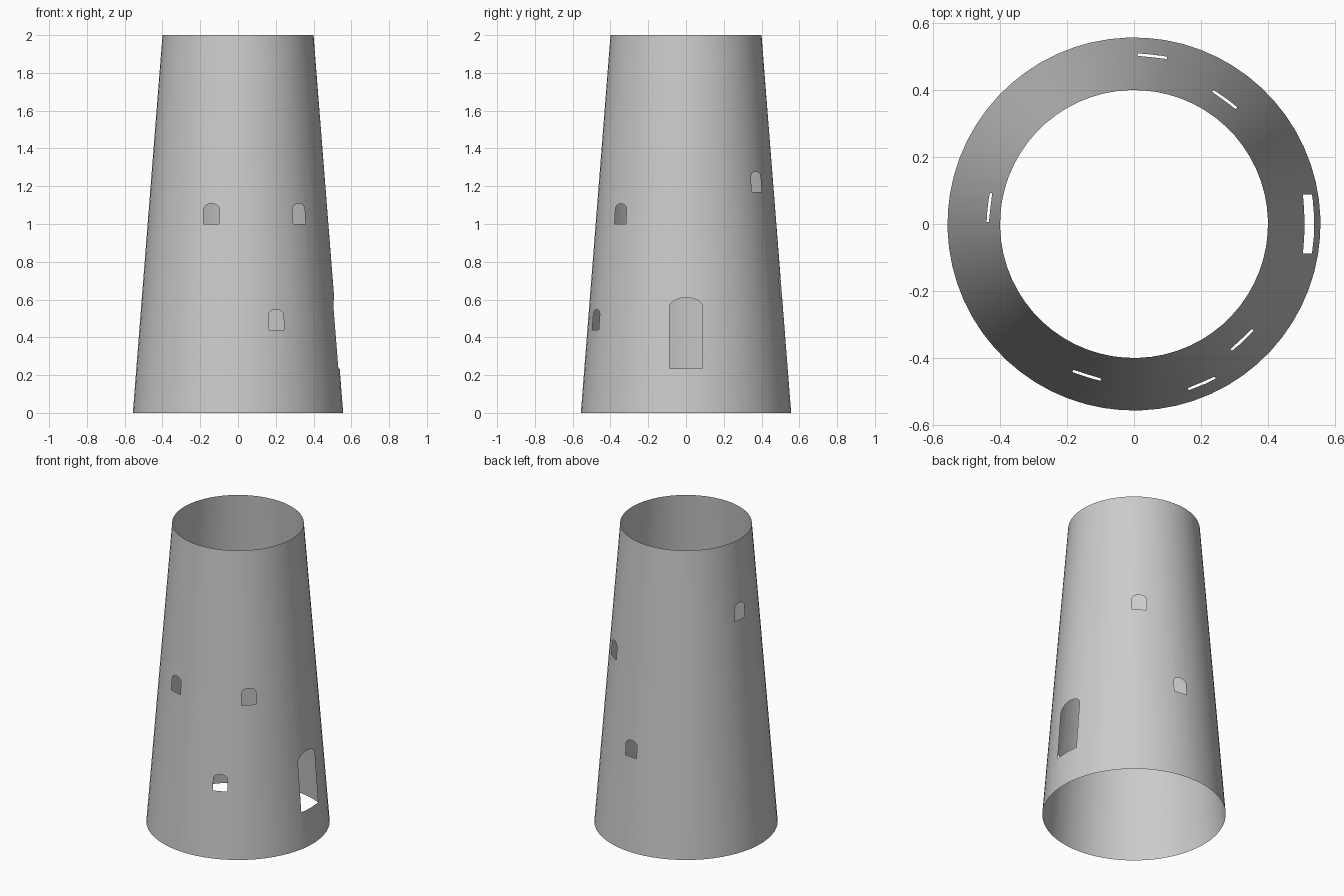
import bpy, bmesh
from math import sin, cos, asin, pi, radians
from mathutils import Vector
from mathutils.geometry import delaunay_2d_cdt

if "Cube" in bpy.data.objects:
    bpy.data.objects.remove(bpy.data.objects["Cube"])

HEIGHT, R_BASE, R_TOP, SEGMENTS = 2.0, 0.557, 0.40, 64
SEAM = radians(-150)


def radius(z):
    return R_BASE + (R_TOP - R_BASE) * z / HEIGHT


def arch(angle, z, width, side, rise, steps=12):
    """Arched opening outline in (angle, height) space, counter-clockwise."""
    hw = width / 2
    pts = [(-hw, z), (hw, z)]
    pts += [(hw * cos(pi * i / steps), z + side + rise * sin(pi * i / steps))
            for i in range(steps + 1)]
    return [Vector((radians(angle) + asin(x / radius(h)), h)) for x, h in pts]


def inside(p, poly):
    return all((b - a).cross(p - a) > 0 for a, b in zip(poly, poly[1:] + poly[:1]))


# Doorway, then the small windows spiralling round the wall (angle, sill height)
holes = [arch(0, 0.235, 0.176, 0.325, 0.05)]
for angle, sill in [(-67, 0.44), (83.8, 0.61), (-47, 1.0), (-107.3, 1.0),
                    (53.9, 1.17), (173.5, 1.49)]:
    holes.append(arch(angle, sill, 0.088, 0.078, 0.03))

# Unrolled wall: vertical columns plus opening outlines
verts, edges = [], []
for i in range(SEGMENTS + 1):
    t = SEAM + 2 * pi * i / SEGMENTS
    verts += [Vector((t, 0)), Vector((t, HEIGHT))]
    edges.append((2 * i, 2 * i + 1))
    if i:
        edges += [(2 * i - 2, 2 * i), (2 * i - 1, 2 * i + 1)]
for hole in holes:
    n = len(verts)
    verts += hole
    edges += [(n + i, n + (i + 1) % len(hole)) for i in range(len(hole))]
flat, _, tris, *_ = delaunay_2d_cdt(verts, edges, [], 0, 1e-5)

# Wrap the wall into a tapered open shell, leaving the openings empty
bm = bmesh.new()
bv = [bm.verts.new((radius(p.y) * cos(p.x), radius(p.y) * sin(p.x), p.y)) for p in flat]
for tri in tris:
    centre = sum((flat[i] for i in tri), Vector((0, 0))) / len(tri)
    if not any(inside(centre, h) for h in holes):
        bm.faces.new([bv[i] for i in tri]).smooth = True
bmesh.ops.remove_doubles(bm, verts=bm.verts[:], dist=1e-5)
bmesh.ops.delete(bm, geom=[v for v in bm.verts if not v.link_faces], context='VERTS')
mesh = bpy.data.meshes.new("tower_wall")
bm.to_mesh(mesh)
bm.free()
tower = bpy.data.objects.new("tower_wall", mesh)
bpy.context.collection.objects.link(tower)
